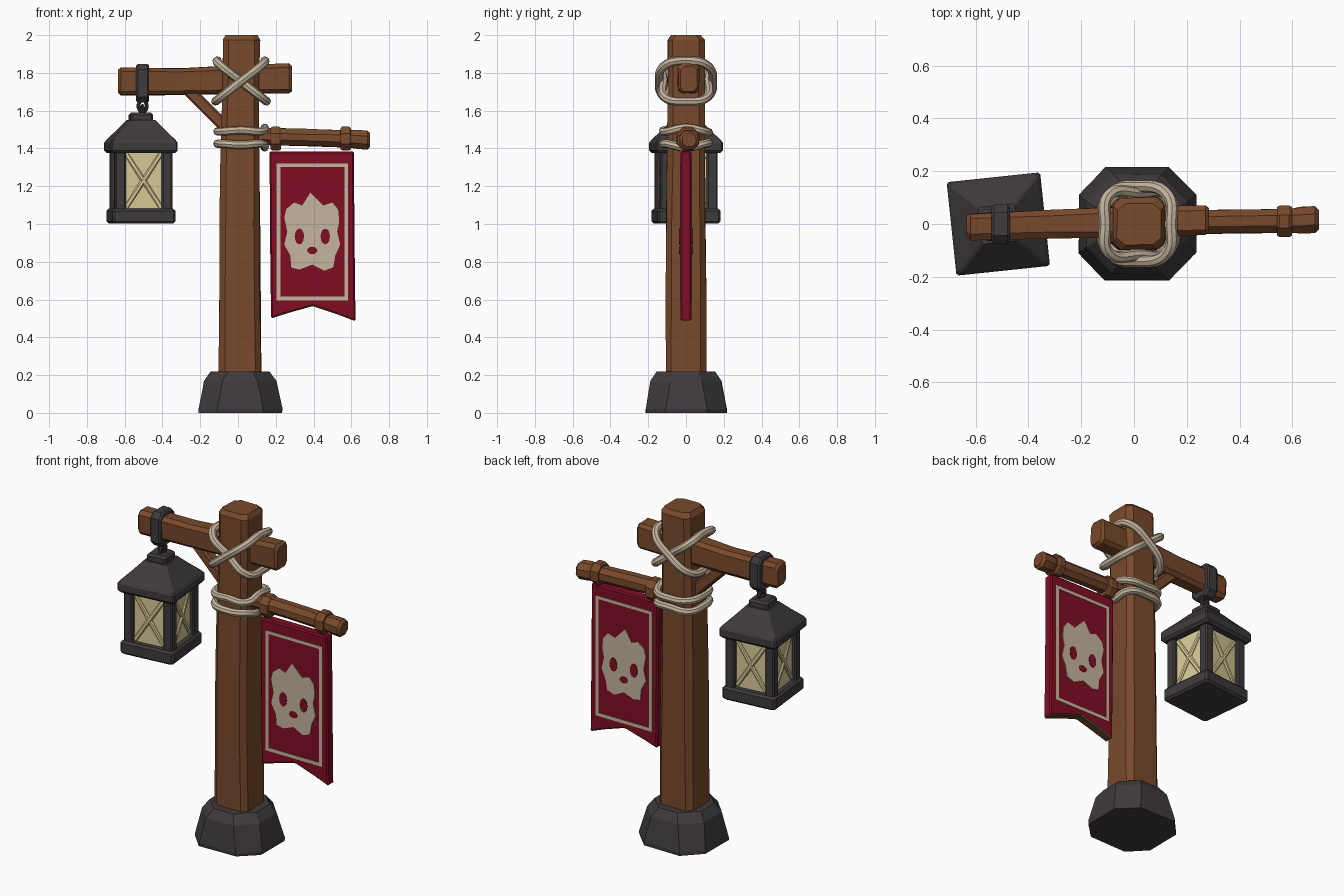
import bpy, bmesh, math, random
from mathutils import Matrix, Vector

if "Cube" in bpy.data.objects:
    bpy.data.objects.remove(bpy.data.objects["Cube"])

random.seed(4)


def material(name, rgb):
    m = bpy.data.materials.new(name)
    m.diffuse_color = (*rgb, 1)
    m.use_nodes = True
    m.node_tree.nodes["Principled BSDF"].inputs["Base Color"].default_value = m.diffuse_color
    return m


WOOD = material("brown wood", (0.19, 0.068, 0.025))
IRON = material("dark iron", (0.050, 0.043, 0.045))
RED = material("red cloth", (0.215, 0.004, 0.018))
CREAM = material("cream rope and paint", (0.56, 0.46, 0.34))
GLASS = material("pale yellow glass", (0.70, 0.60, 0.31))
HEM = material("worn hem", (0.13, 0.06, 0.022))
ALONG_X = Matrix(((0, 0, 1), (1, 0, 0), (0, 1, 0))).to_4x4()   # local z runs along world x


def finish(name, bm, mats, matrix=Matrix()):
    bmesh.ops.recalc_face_normals(bm, faces=bm.faces)
    me = bpy.data.meshes.new(name)
    bm.to_mesh(me)
    bm.free()
    me.transform(matrix)
    for m in mats:
        me.materials.append(m)
    ob = bpy.data.objects.new(name, me)
    bpy.context.collection.objects.link(ob)
    return ob


def loft(name, mat, sections, chamfer, matrix=Matrix(), wobble=0.0):
    """Skin chamfered rectangles; section = (t, centre a, centre b, half a, half b)."""
    bm = bmesh.new()
    rings = []
    for t, ca, cb, a, b in sections:
        c = min(chamfer, a * 0.586, b * 0.586)
        pts = [(a, c - b), (a, b - c), (a - c, b), (c - a, b),
               (-a, b - c), (-a, c - b), (c - a, -b), (a - c, -b)]
        j = lambda: random.uniform(-wobble, wobble)
        rings.append([bm.verts.new((ca + x + j(), cb + y + j(), t)) for x, y in pts])
    for r, s in zip(rings, rings[1:]):
        for i in range(8):
            k = (i + 1) % 8
            bm.faces.new((r[i], r[k], s[k], s[i]))
    bm.faces.new(rings[0])
    bm.faces.new(rings[-1])
    return finish(name, bm, [mat], matrix)


def box(name, mat, centre, half, matrix=Matrix(), bevel=0.012):
    x, y, z = centre
    a, b, h = half
    e = bevel
    return loft(name, mat, [(z - h, x, y, a - e, b - e), (z - h + e, x, y, a, b),
                            (z + h - e, x, y, a, b), (z + h, x, y, a - e, b - e)], e, matrix)


def slab(name, mats, pts, y0, y1, bevel=0.0):
    """Extrude an x-z outline from y0 to y1."""
    bm = bmesh.new()
    face = bm.faces.new([bm.verts.new((x, y0, z)) for x, z in pts])
    ext = bmesh.ops.extrude_face_region(bm, geom=[face])["geom"]
    bmesh.ops.translate(bm, vec=(0, y1 - y0, 0),
                        verts=[v for v in ext if isinstance(v, bmesh.types.BMVert)])
    if bevel:
        bmesh.ops.bevel(bm, geom=bm.edges[:], offset=bevel, segments=1, affect='EDGES')
    return finish(name, bm, mats)


def rope(name, mat, pts, radius, cyclic=True):
    cu = bpy.data.curves.new(name, 'CURVE')
    cu.dimensions = '3D'
    cu.bevel_depth = radius
    cu.bevel_resolution = 2
    cu.resolution_u = 6
    sp = cu.splines.new('BEZIER')
    sp.bezier_points.add(len(pts) - 1)
    for p, co in zip(sp.bezier_points, pts):
        p.co = co
        p.handle_left_type = p.handle_right_type = 'AUTO'
    sp.use_cyclic_u = cyclic
    cu.materials.append(mat)
    ob = bpy.data.objects.new(name, cu)
    bpy.context.collection.objects.link(ob)
    bpy.ops.object.select_all(action='DESELECT')
    ob.select_set(True)
    bpy.context.view_layer.objects.active = ob
    bpy.ops.object.convert(target='MESH')
    bpy.ops.object.shade_smooth_by_angle()
    return ob


# Stone foot and post
loft("stone_foot", IRON, [(0, .012, .002, .222, .212), (.02, .012, .002, .222, .212),
                          (.17, .01, 0, .19, .185), (.22, .012, 0, .155, .155)], .10, wobble=.004)
loft("post", WOOD, [(.15, .01, 0, .112, .108), (.6, .01, 0, .108, .106), (1.0, .01, 0, .106, .104),
                    (1.4, .012, 0, .102, .101), (1.75, .015, 0, .099, .098),
                    (1.975, .018, 0, .1, .098), (2.0, .018, 0, .082, .08)], .03, wobble=.003)

# Cross beam and its brace
loft("cross_beam", WOOD, [(-.635, -.01, 1.755, .038, .06), (-.62, -.01, 1.755, .05, .073),
                          (-.3, 0, 1.755, .053, .07), (0, .01, 1.765, .057, .074),
                          (.27, .015, 1.77, .056, .079), (.285, .015, 1.77, .045, .066)],
     .02, ALONG_X, .003)
top, low = Vector((-.27, 0, 1.715)), Vector((-.05, 0, 1.495))
aim = Matrix.Translation(top) @ (low - top).to_track_quat('Z', 'Y').to_matrix().to_4x4()
loft("brace", WOOD, [(0, 0, 0, .035, .032), ((low - top).length, 0, 0, .035, .032)], .01, aim)

# Banner pole with two hanging rings
loft("banner_pole", WOOD, [(.08, .005, 1.465, .045, .045), (.35, .01, 1.458, .045, .045),
                           (.59, .013, 1.45, .045, .045), (.63, .015, 1.447, .05, .05),
                           (.685, .017, 1.444, .05, .05), (.70, .017, 1.444, .036, .036)],
     .05, ALONG_X, .002)
for i, x in enumerate((.20, .57)):
    loft(f"banner_ring_{i}", WOOD, [(x - .028, .01, 1.452, .054, .056), (x - .018, .01, 1.452, .06, .063),
                                    (x + .018, .01, 1.452, .06, .063), (x + .028, .01, 1.452, .054, .056)],
         .035, ALONG_X)

# Banner cloth with a notched, worn lower hem
banner = slab("banner", [RED, HEM], [(.167, 1.385), (.614, 1.385), (.616, 1.0), (.622, .485), (.53, .52),
                                     (.395, .565), (.27, .53), (.175, .50), (.17, .9)], -.029, .029, .008)
for p in banner.data.polygons:
    if p.normal.z < -.5 and p.center.z < .6:
        p.material_index = 1

# Painted border and animal face on both sides of the cloth
FACE = [(.245, 1.035), (.256, 1.08), (.298, 1.114), (.34, 1.098), (.383, 1.167), (.42, 1.13), (.451, 1.098),
        (.499, 1.114), (.53, 1.077), (.536, 1.013), (.525, .96), (.541, .891), (.515, .833), (.504, .77),
        (.456, .753), (.393, .785), (.325, .759), (.282, .769), (.277, .833), (.245, .891), (.261, .96)]


def oval(x, z, rx, rz):
    return [(x + rx * math.cos(a * math.pi / 6), z + rz * math.sin(a * math.pi / 6)) for a in range(12)]


for side, s in (("front", -1), ("back", 1)):
    y0, y1, y2 = s * .028, s * .033, s * .036
    slab(f"emblem_{side}", [CREAM], FACE, y0, y1)
    for part, shape in (("left_eye", oval(.325, .934, .025, .042)), ("right_eye", oval(.462, .934, .025, .042)),
                        ("nose", oval(.393, .86, .027, .02))):
        slab(f"emblem_{part}_{side}", [RED], shape, y0, y2)
    for i, (xa, xb, za, zb) in enumerate(((.205, .225, .595, 1.32), (.563, .583, .595, 1.32),
                                          (.225, .563, .595, .615), (.225, .563, 1.302, 1.32))):
        slab(f"border_{side}_{i}", [CREAM], [(xa, za), (xb, za), (xb, zb), (xa, zb)], y0, s * .032)

# Crossed lashing at the beam: two mirrored loops
for i, (s, y) in enumerate(((1, .118), (-1, .142))):
    pts = [(-.115, -.105, 1.845), (0, -y, 1.755), (.115, -.105, 1.665), (.135, 0, 1.65),
           (.115, .105, 1.665), (0, y, 1.755), (-.115, .105, 1.845), (-.125, 0, 1.865)]
    rope(f"beam_lashing_{i}", CREAM, [(.016 + s * px, py, pz) for px, py, pz in pts], .023)

# Lower lashing: two loops that part around the banner pole
for i, (z, dz) in enumerate(((1.49, .02), (1.425, -.02))):
    pts = [(-.115, 0, z), (-.09, -.1, z), (.015, -.12, z + dz * .3), (.115, -.1, z), (.135, 0, z + dz),
           (.115, .1, z), (.015, .12, z - dz * .3), (-.09, .1, z)]
    rope(f"pole_lashing_{i}", CREAM, [(x + .006, y, pz) for x, y, pz in pts], .022)

# Iron strap around the beam and a pair of links
loft("lantern_strap", IRON, [(-.54, 0, 1.745, .066, .094), (-.53, 0, 1.745, .073, .102),
                             (-.48, 0, 1.745, .073, .102), (-.47, 0, 1.745, .066, .094)], .03, ALONG_X)
for i, (dx, dy, z) in enumerate(((.022, 0, 1.625), (0, .022, 1.595))):
    rope(f"lantern_link_{i}", IRON, [(-.505 + dx * c, dy * c, z + .03 * s)
                                     for c, s in ((1, 0), (0, 1), (-1, 0), (0, -1))], .01)

# Lantern: roof, floor, corner posts and glass, turned slightly
L = Matrix.Translation((-.514, 0, 0)) @ Matrix.Rotation(math.radians(6), 4, 'Z')
loft("lantern_roof", IRON, [(1.375, 0, 0, .165, .165), (1.39, 0, 0, .178, .178), (1.43, 0, 0, .178, .178),
                            (1.445, 0, 0, .168, .168), (1.50, 0, 0, .115, .115), (1.55, 0, 0, .07, .07)], .008, L)
box("lantern_cap", IRON, (0, 0, 1.56), (.06, .06, .03), L)
box("lantern_floor", IRON, (0, 0, 1.042), (.167, .167, .04), L)
box("lantern_glass", GLASS, (0, 0, 1.23), (.128, .128, .17), L, .005)
for i, (sx, sy) in enumerate(((1, 1), (1, -1), (-1, 1), (-1, -1))):
    box(f"lantern_post_{i}", IRON, (sx * .124, sy * .124, 1.23), (.029, .029, .17), L, .008)

# Crossed ridges on each pane
for k in range(4):
    pane = L @ Matrix.Rotation(k * math.pi / 2, 4, 'Z') @ Matrix.Translation((0, -.128, 1.23))
    for s in (1, -1):
        tilt = pane @ Matrix.Rotation(s * math.atan2(.19, .29), 4, 'Y')
        loft(f"pane_ridge_{k}_{s}", GLASS, [(-.165, 0, 0, .012, .007), (0, 0, 0, .014, .013),
                                            (.165, 0, 0, .012, .007)], .008, tilt)
